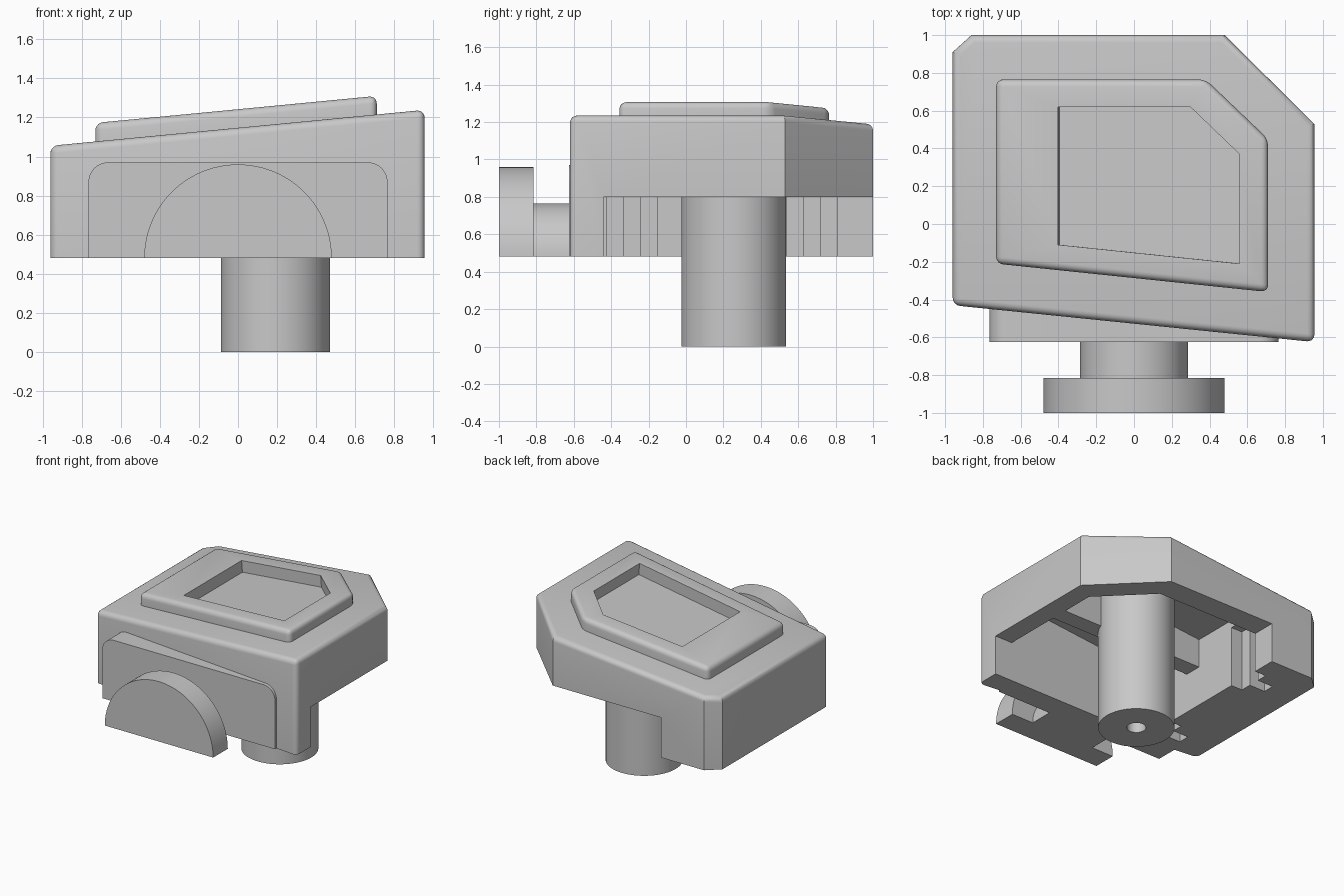
import bpy, bmesh, math
from mathutils import Vector

cube = bpy.data.objects.get("Cube")
if cube:
    bpy.data.objects.remove(cube, do_unlink=True)

grey = bpy.data.materials.new("plain_grey")
grey.use_nodes = True
colour = (0.58, 0.58, 0.58, 1)
grey.diffuse_color = colour
grey.node_tree.nodes["Principled BSDF"].inputs["Base Color"].default_value = colour

SLOPE = 0.096


def top_z(x, offset=0.0):
    """Height of the tilted top plane, raised by an offset."""
    return 1.055 + (x + 0.96) * SLOPE + offset


def finish(name, bm):
    bmesh.ops.recalc_face_normals(bm, faces=bm.faces)
    mesh = bpy.data.meshes.new(name)
    bm.to_mesh(mesh)
    bm.free()
    mesh.materials.append(grey)
    ob = bpy.data.objects.new(name, mesh)
    bpy.context.collection.objects.link(ob)
    return ob


def prism(name, outline, low, high, shear=0.0, round_width=0.0, round_corners=()):
    """Extrude an xy outline between two height functions; soften top and given corners."""
    bm = bmesh.new()
    lower = [bm.verts.new((x + shear, y, low(x))) for x, y in outline]
    upper = [bm.verts.new((x, y, high(x))) for x, y in outline]
    n = len(outline)
    bm.faces.new(lower[::-1])
    cap = bm.faces.new(upper)
    for i in range(n):
        j = (i + 1) % n
        bm.faces.new((lower[i], lower[j], upper[j], upper[i]))
    if round_width:
        edges = list(cap.edges)
        edges += [bm.edges.get((lower[i], upper[i])) for i in round_corners]
        bmesh.ops.bevel(bm, geom=edges, offset=round_width, segments=5,
                        profile=0.5, affect='EDGES', clamp_overlap=True)
    return finish(name, bm)


def front_slab(name, outline, y0, y1):
    """Extrude an xz outline along y."""
    bm = bmesh.new()
    face = bm.faces.new([bm.verts.new((x, y0, z)) for x, z in outline])
    geom = bmesh.ops.extrude_face_region(bm, geom=[face])["geom"]
    moved = [v for v in geom if isinstance(v, bmesh.types.BMVert)]
    bmesh.ops.translate(bm, verts=moved, vec=Vector((0, y1 - y0, 0)))
    return finish(name, bm)


def arc(cx, cz, r, start, end, steps):
    return [(cx + r * math.cos(math.radians(start + (end - start) * i / steps)),
             cz + r * math.sin(math.radians(start + (end - start) * i / steps)))
            for i in range(steps + 1)]


def rect(x, y):
    return [(x[0], y[0]), (x[1], y[0]), (x[1], y[1]), (x[0], y[1])]


def box(name, x, y, z):
    return prism(name, rect(x, y), lambda _: z[0], lambda _: z[1])


def cylinder(name, x, y, r, z0, z1):
    return prism(name, [(x + a, y + b) for a, b in arc(0, 0, r, 0, 360, 64)[:-1]],
                 lambda _: z0, lambda _: z1)


def cut(target, cutter):
    mod = target.modifiers.new("cut", 'BOOLEAN')
    mod.operation = 'DIFFERENCE'
    mod.solver = 'EXACT'
    mod.object = cutter
    bpy.context.view_layer.objects.active = target
    bpy.ops.object.modifier_apply(modifier=mod.name)
    bpy.data.objects.remove(cutter, do_unlink=True)


# Sloping housing with chamfered back corners
housing = prism("housing",
                [(-0.96, -0.43), (0.955, -0.625), (0.955, 0.53), (0.48, 1), (-0.86, 1), (-0.96, 0.91)],
                lambda x: 0.48, top_z, round_width=0.04, round_corners=(0, 1))

# Open corner, and a hollow above it in two bays that leave a rib between them
cut(housing, box("corner_cutter", (-0.48, 1.2), (-0.44, 1.2), (0.3, 0.8)))
bays = {"front": rect((-0.48, 0.8), (-0.44, 0.03)),
        "back": [(-0.48, 0.17), (0.8, 0.17), (0.8, 0.44), (0.43, 0.81), (-0.48, 0.81)]}
for side, outline in bays.items():
    cut(housing, prism(side + "_bay_cutter", outline,
                       lambda x: 0.7, lambda x: top_z(x, -0.07)))

# Stepped clip slots in the side block
for y in (-0.29, 0.675):
    for half, depth in ((0.135, -0.58), (0.045, -0.72)):
        cut(housing, box("slot_cutter", (depth, -0.44), (y - half, y + half), (0.3, 0.97)))

# Raised top panel with a sunken tray
panel = prism("raised_panel",
              [(-0.73, -0.21), (0.71, -0.36), (0.71, 0.45), (0.38, 0.765), (-0.73, 0.765)],
              lambda x: top_z(x, -0.03), lambda x: top_z(x, 0.095),
              round_width=0.038, round_corners=range(5))
cut(panel, prism("tray_cutter",
                 [(-0.41, -0.11), (0.55, -0.21), (0.55, 0.37), (0.29, 0.62), (-0.41, 0.62)],
                 lambda x: top_z(x, 0.004), lambda x: top_z(x, 0.2), shear=0.015))

# Front plate with rounded upper corners
plate = front_slab("front_plate",
                   [(-0.765, 0.48), (0.765, 0.48)] + arc(0.665, 0.87, 0.1, 0, 90, 10)
                   + arc(-0.665, 0.87, 0.1, 90, 180, 10), -0.625, -0.45)

# Half-round neck and knob
neck = front_slab("front_neck", arc(0, 0.48, 0.285, 0, 180, 40), -0.82, -0.62)
knob = front_slab("front_knob", arc(0, 0.48, 0.48, 0, 180, 48), -1.0, -0.815)

# Stem with a bore in its lower end
stem = cylinder("stem", 0.192, 0.255, 0.28, 0.0, 1.08)
cut(stem, cylinder("bore_cutter", 0.192, 0.255, 0.07, -0.1, 0.5))

# Smooth curved surfaces, keep hard edges
bpy.ops.object.select_all(action='DESELECT')
for ob in (housing, panel, plate, neck, knob, stem):
    ob.select_set(True)
bpy.context.view_layer.objects.active = housing
bpy.ops.object.shade_smooth_by_angle(angle=math.radians(30))
